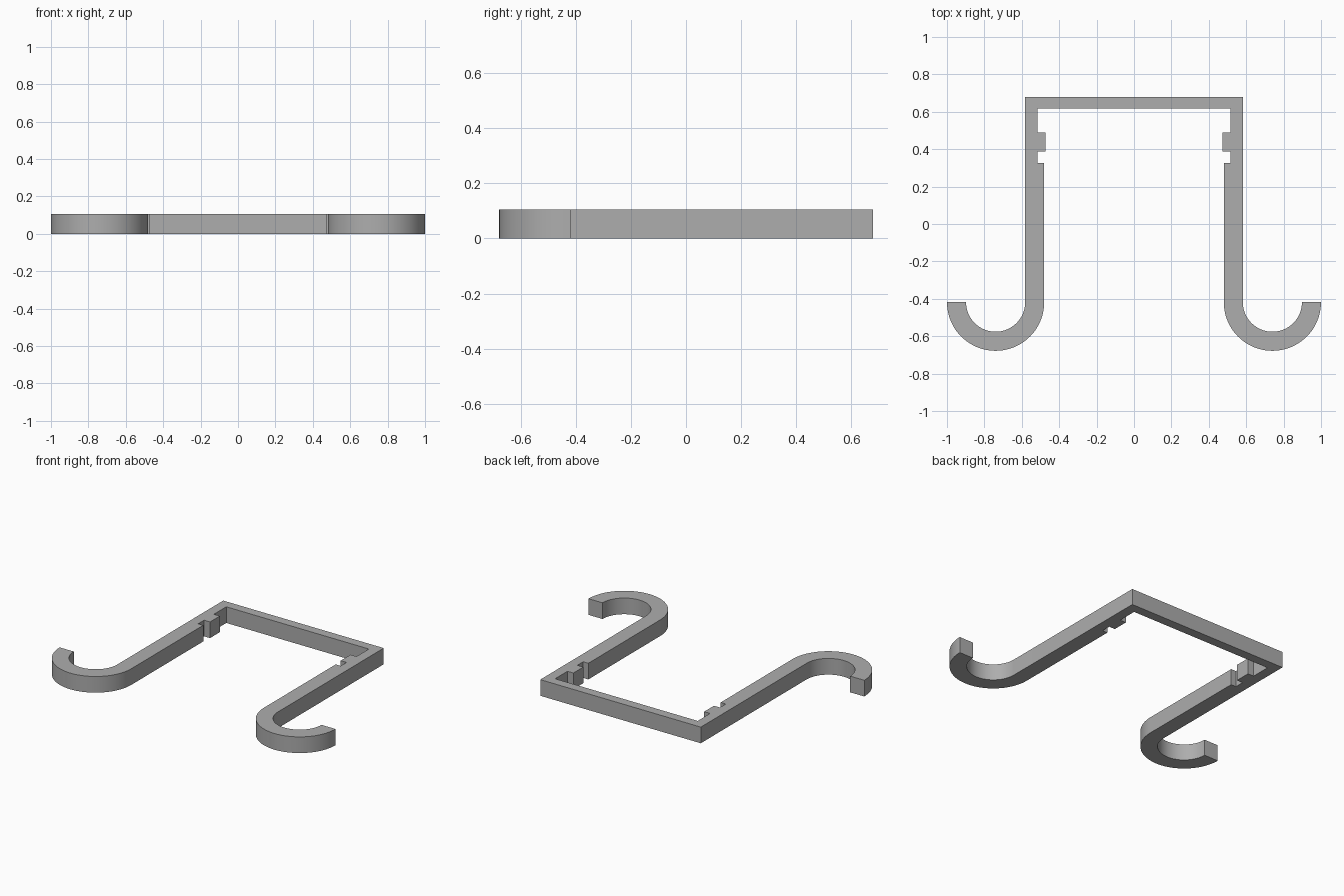
import bpy
import bmesh
from math import cos, sin, pi

HEIGHT = 0.106
HOOK_X, HOOK_Y = 0.74, -0.418
R_OUT, R_IN = 0.26, 0.158
BACK, BAR_IN = 0.678, 0.617
ARM_OUT, ARM_IN = HOOK_X - R_IN, HOOK_X - R_OUT
NOTCH_X, TOOTH_X = 0.517, 0.474
SEGMENTS = 40

cube = bpy.data.objects.get("Cube")
if cube:
    bpy.data.objects.remove(cube, do_unlink=True)

grey = bpy.data.materials.new("plain grey")
grey.use_nodes = True
colour = (0.42, 0.42, 0.42, 1)
grey.diffuse_color = colour
grey.node_tree.nodes["Principled BSDF"].inputs["Base Color"].default_value = colour


def arc(radius, start, end):
    """Points of a hook curve around the hook centre."""
    steps = [start + (end - start) * i / SEGMENTS for i in range(SEGMENTS + 1)]
    return [(HOOK_X + radius * cos(a), HOOK_Y + radius * sin(a)) for a in steps]


# Left half: crossbar inside, notches and tooth, hook, then the outer corner
half = [(NOTCH_X, BAR_IN), (NOTCH_X, 0.489), (TOOTH_X, 0.489), (TOOTH_X, 0.387),
        (NOTCH_X, 0.387), (NOTCH_X, 0.326), (ARM_IN, 0.326)]
half += arc(R_OUT, pi, 2 * pi)
half += arc(R_IN, 2 * pi, pi)
half += [(ARM_OUT, BACK)]

# Mirror the half to close the outline, then extrude it upward
outline = half + [(-x, y) for x, y in reversed(half)]
bm = bmesh.new()
base = bm.faces.new([bm.verts.new((x, y, 0)) for x, y in outline])
result = bmesh.ops.extrude_face_region(bm, geom=[base], use_keep_orig=True)
top = [v for v in result["geom"] if isinstance(v, bmesh.types.BMVert)]
bmesh.ops.translate(bm, verts=top, vec=(0, 0, HEIGHT))
bmesh.ops.recalc_face_normals(bm, faces=bm.faces)
bmesh.ops.triangulate(bm, faces=[f for f in bm.faces if len(f.verts) > 4])

mesh = bpy.data.meshes.new("hooked_bracket")
bm.to_mesh(mesh)
bm.free()
mesh.materials.append(grey)
bracket = bpy.data.objects.new("hooked_bracket", mesh)
bpy.context.collection.objects.link(bracket)

# Smooth the hook curves while keeping the edges crisp
bpy.ops.object.select_all(action="DESELECT")
bracket.select_set(True)
bpy.context.view_layer.objects.active = bracket
bpy.ops.object.shade_smooth_by_angle(angle=pi / 6)
